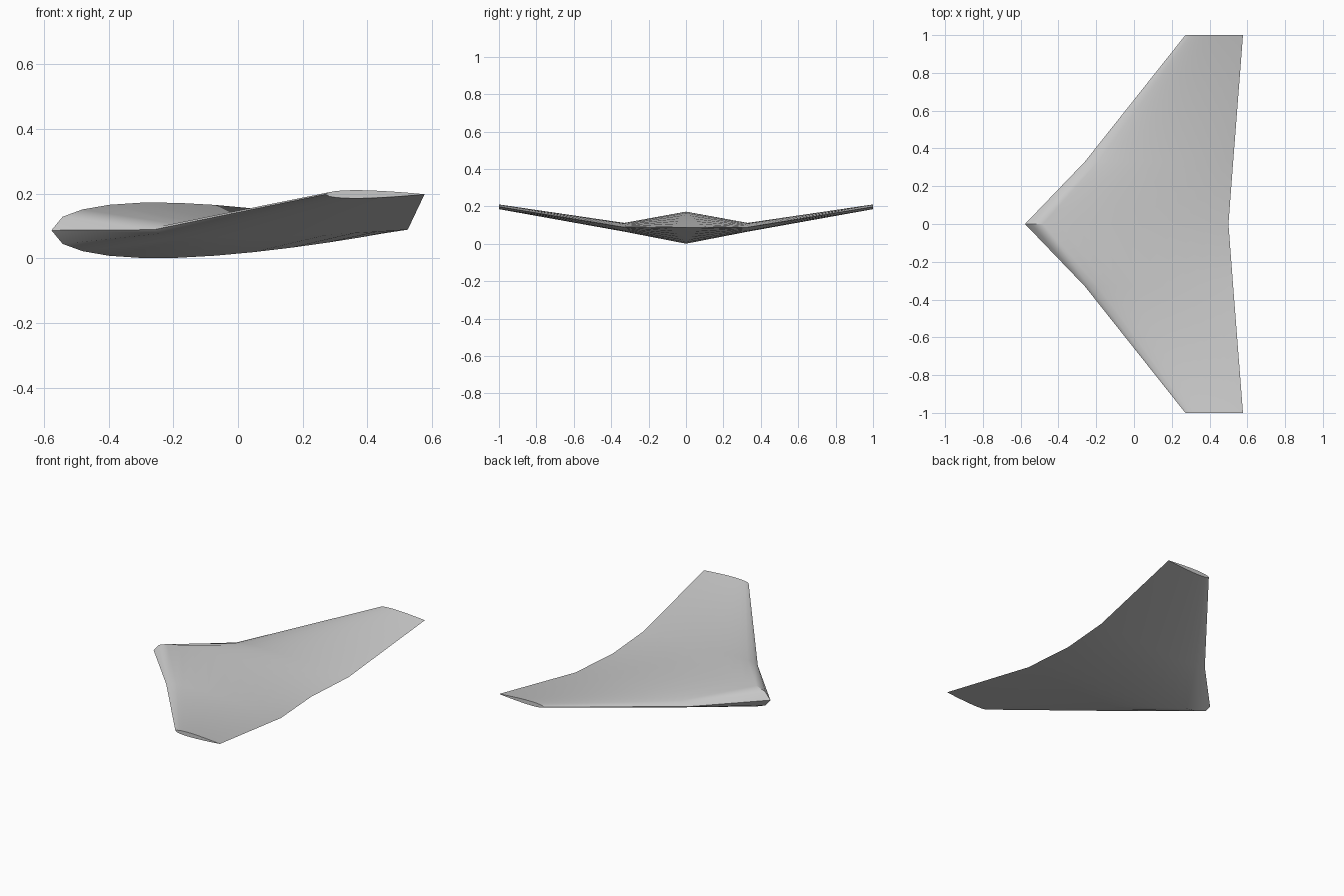
import bpy
import bmesh
from math import radians

cube = bpy.data.objects.get("Cube")
if cube:
    bpy.data.objects.remove(cube, do_unlink=True)

# Single plain grey skin
grey = bpy.data.materials.new("light_grey")
grey.use_nodes = True
colour = (0.6, 0.6, 0.6, 1)
grey.diffuse_color = colour
grey.node_tree.nodes["Principled BSDF"].inputs["Base Color"].default_value = colour

# Chord fractions, packed closer together at the leading edge
FRACTIONS = (0.032, 0.089, 0.166, 0.26, 0.36, 0.47, 0.58, 0.69, 0.79, 0.88, 0.95)


def half_thickness(f, ratio):
    """Symmetric aerofoil with a closed trailing edge."""
    return 5 * ratio * (0.2969 * f ** 0.5 - 0.126 * f - 0.3516 * f ** 2
                        + 0.2843 * f ** 3 - 0.1036 * f ** 4)


def section(bm, y, lead, trail, z, ratio):
    """Closed loop: nose, upper side, tail, lower side."""
    chord = trail - lead
    loop = [(0, 0)]
    loop += [(f, half_thickness(f, ratio)) for f in FRACTIONS]
    loop += [(1, 0)]
    loop += [(f, -half_thickness(f, ratio)) for f in reversed(FRACTIONS)]
    return [bm.verts.new((lead + chord * f, y, z + chord * t)) for f, t in loop]


# Stations from centre to tip: y, leading x, trailing x, height, thickness ratio
CENTRE = (0, -0.577, 0.50, 0.0865, 0.16)
SHOULDER = (0.33, -0.26, 0.525, 0.0885, 0.06)
TIP = (1, 0.272, 0.577, 0.198, 0.083)


def mirrored(station):
    return (-station[0],) + station[1:]


# Flying wing lofted from tip to tip
bm = bmesh.new()
stations = (mirrored(TIP), mirrored(SHOULDER), CENTRE, SHOULDER, TIP)
loops = [section(bm, *s) for s in stations]
for a, b in zip(loops, loops[1:]):
    for i in range(len(a)):
        j = (i + 1) % len(a)
        bm.faces.new((a[i], a[j], b[j], b[i]))

# Flat wing tips
bm.faces.new(loops[0])
bm.faces.new(loops[-1])
bmesh.ops.recalc_face_normals(bm, faces=bm.faces[:])

mesh = bpy.data.meshes.new("flying_wing")
bm.to_mesh(mesh)
bm.free()
mesh.materials.append(grey)
wing = bpy.data.objects.new("flying_wing", mesh)
bpy.context.collection.objects.link(wing)

# Smooth skin with crisp nose, trailing edge and tips
bpy.ops.object.select_all(action="DESELECT")
wing.select_set(True)
bpy.context.view_layer.objects.active = wing
bpy.ops.object.shade_smooth_by_angle(angle=radians(30))
